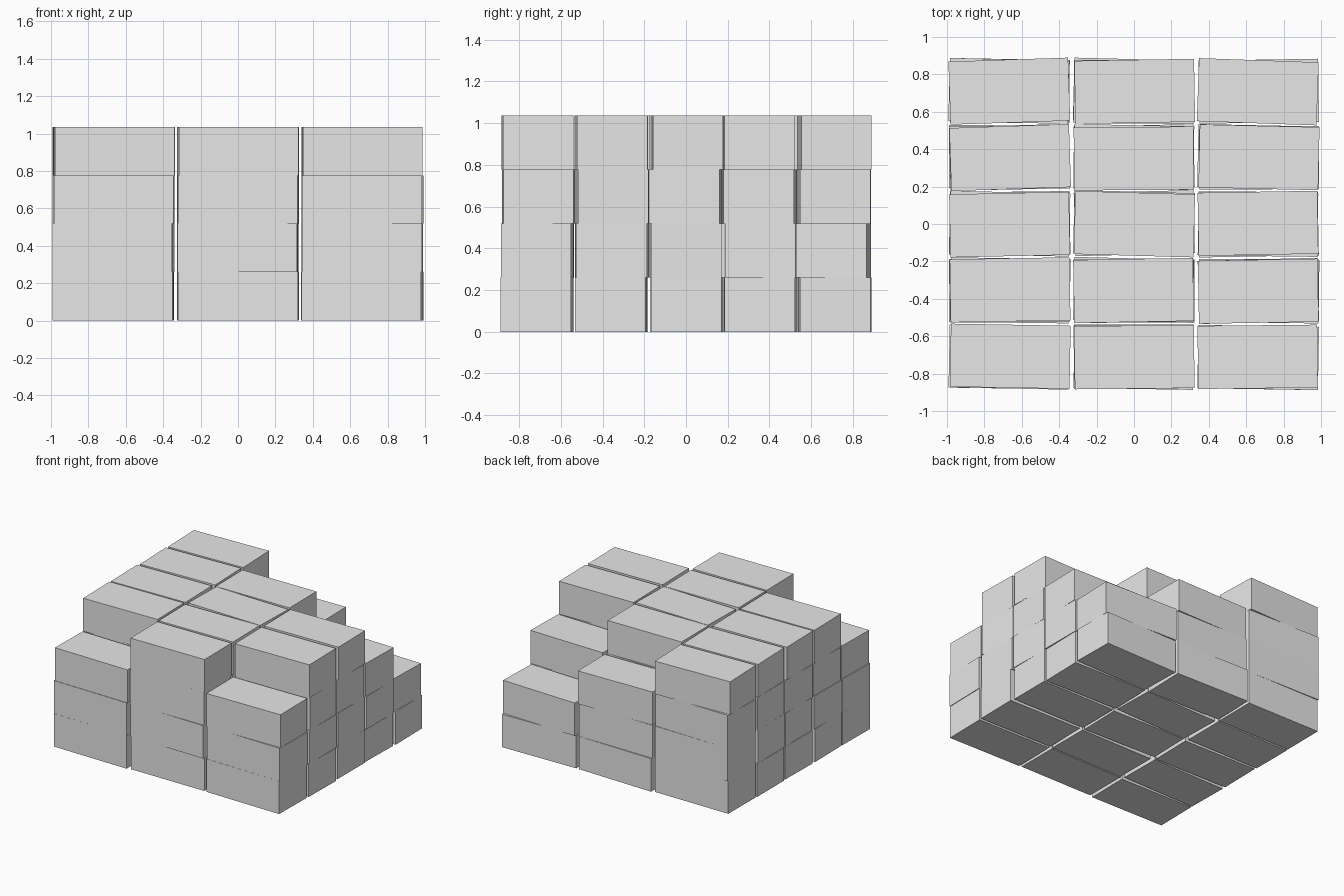
import bpy
import math
import random

random.seed(4)
if "Cube" in bpy.data.objects:
    bpy.data.objects.remove(bpy.data.objects["Cube"], do_unlink=True)

# One plain grey for every block
grey = bpy.data.materials.new("plain_grey")
grey.use_nodes = True
colour = (0.8, 0.8, 0.8, 1)
grey.diffuse_color = colour
grey.node_tree.nodes["Principled BSDF"].inputs["Base Color"].default_value = colour

SIZE = (0.64, 0.337, 0.259)
PITCH = (0.665, 0.355)

# Per column, front to back: (layers, yaw in degrees of the top block)
COLUMNS = {
    "right": [(3, -1), (4, 1), (4, 1.2), (4, 1.9), (4, 1.9)],
    "middle": [(4, 0.6), (4, 1), (4, -1.6), (4, 0.4), (3, 1)],
    "left": [(3, 0.6), (4, 1), (4, 1), (3, -1.3), (2, -2)],
}


def add_block(name, x, y, layer, yaw):
    z = (layer + 0.5) * SIZE[2]
    bpy.ops.mesh.primitive_cube_add(size=1, location=(x, y, z),
                                    rotation=(0, 0, math.radians(yaw)))
    block = bpy.context.object
    block.name = name
    block.scale = SIZE
    block.data.materials.append(grey)


# Stacks of loosely laid blocks; only the lower ones are turned at random
for col, (side, stacks) in enumerate(COLUMNS.items()):
    for row, (layers, top_yaw) in enumerate(stacks):
        for layer in range(layers):
            top = layer == layers - 1
            yaw = top_yaw if top else random.uniform(-1.6, 1.6)
            x = (col - 1) * PITCH[0] + random.uniform(-0.004, 0.004)
            y = (row - 2) * PITCH[1] + random.uniform(-0.005, 0.005)
            add_block(f"block_{side}_row{row + 1}_layer{layer + 1}", x, y, layer, yaw)
